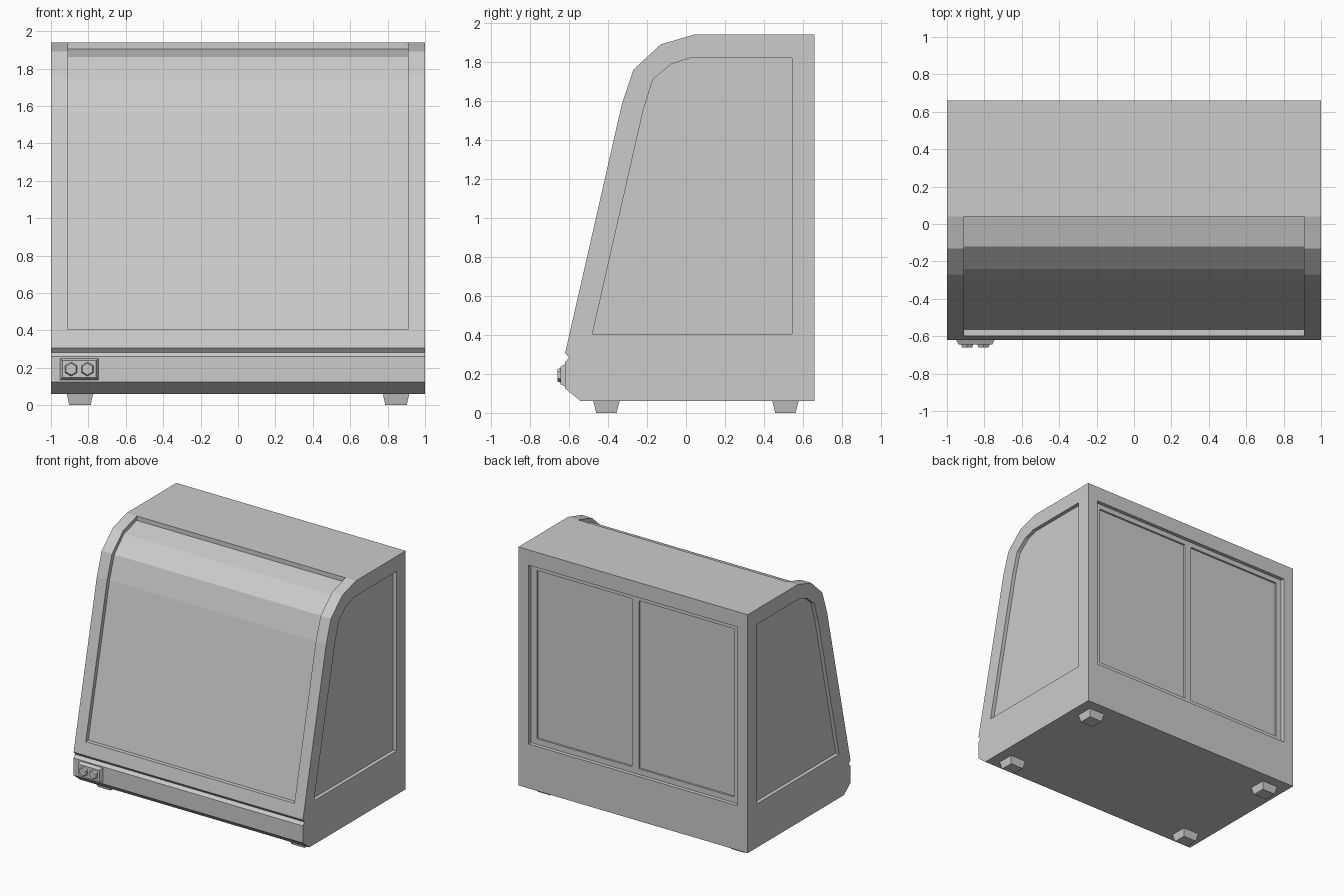
import bpy
import bmesh
import math
from mathutils import Matrix, Vector

cube = bpy.data.objects.get("Cube")
if cube:
    bpy.data.objects.remove(cube, do_unlink=True)

grey = bpy.data.materials.new("plain grey")
grey.use_nodes = True
grey.diffuse_color = (0.6, 0.6, 0.6, 1)
grey.node_tree.nodes["Principled BSDF"].inputs["Base Color"].default_value = (0.6, 0.6, 0.6, 1)


def finish(name, bm):
    bmesh.ops.recalc_face_normals(bm, faces=bm.faces)
    mesh = bpy.data.meshes.new(name)
    bm.to_mesh(mesh)
    bm.free()
    mesh.materials.append(grey)
    obj = bpy.data.objects.new(name, mesh)
    bpy.context.collection.objects.link(obj)
    return obj


def extrude_x(name, profile, x0, x1):
    """Prism from a (y, z) outline."""
    bm = bmesh.new()
    face = bm.faces.new([bm.verts.new((x0, y, z)) for y, z in profile])
    result = bmesh.ops.extrude_face_region(bm, geom=[face])
    verts = [v for v in result["geom"] if isinstance(v, bmesh.types.BMVert)]
    bmesh.ops.translate(bm, verts=verts, vec=(x1 - x0, 0, 0))
    return finish(name, bm)


def box(name, x0, x1, y0, y1, z0, z1):
    return extrude_x(name, [(y0, z0), (y1, z0), (y1, z1), (y0, z1)], x0, x1)


def frustum(name, sides, size0, size1, depth, matrix):
    """Tapered prism along local z, base at the origin; sizes are full width and height."""
    bm = bmesh.new()
    rings = []
    for (w, h), z in ((size0, 0), (size1, depth)):
        k = 0.5 / math.cos(math.pi / sides) if sides == 4 else 0.5
        start = math.pi / sides if sides == 4 else math.pi / 2
        angles = [start + i * math.tau / sides for i in range(sides)]
        rings.append([bm.verts.new((w * k * math.cos(a), h * k * math.sin(a), z)) for a in angles])
    bm.faces.new(rings[0])
    bm.faces.new(rings[1])
    for i in range(sides):
        j = (i + 1) % sides
        bm.faces.new((rings[0][i], rings[0][j], rings[1][j], rings[1][i]))
    bm.transform(matrix)
    return finish(name, bm)


def cut(target, cutter):
    cutter.hide_render = True
    mod = target.modifiers.new("recess", 'BOOLEAN')
    mod.operation = 'DIFFERENCE'
    mod.solver = 'EXACT'
    mod.object = cutter
    bpy.context.view_layer.objects.active = target
    bpy.ops.object.modifier_apply(modifier=mod.name)
    bpy.data.objects.remove(cutter, do_unlink=True)


# Cabinet body with curved front and a groove above the control strip
body = extrude_x("cabinet_body", [
    (-0.54, 0.06), (-0.62, 0.125), (-0.62, 0.26), (-0.60, 0.283), (-0.62, 0.307),
    (-0.33, 1.58), (-0.27, 1.76), (-0.13, 1.89), (0.04, 1.94), (0.66, 1.94), (0.66, 0.06),
], -1, 1)

# Recessed front window
cut(body, extrude_x("front_recess", [
    (0.04, 1.905), (-0.12, 1.862), (-0.24, 1.743), (-0.30, 1.565),
    (-0.565, 0.405), (-0.9, 0.405), (-0.9, 2.1), (0.04, 2.1),
], -0.91, 0.91))

# Recessed side windows
side_window = [(-0.48, 0.405), (-0.22, 1.55), (-0.17, 1.71), (-0.075, 1.79),
               (0.02, 1.82), (0.545, 1.82), (0.545, 0.405)]
for s in (-1, 1):
    cut(body, extrude_x("side_recess", side_window, s * 0.97, s * 1.1))

# Rear opening with two sliding door panes
cut(body, box("rear_recess", -0.91, 0.91, 0.63, 0.8, 0.41, 1.82))
for s in (-1, 1):
    cut(body, box("door_recess", s * 0.03, s * 0.86, 0.615, 0.7, 0.455, 1.78))

# Tapered feet
for x, side in ((-0.845, "right"), (0.845, "left")):
    for y, end in ((-0.408, "front"), (0.51, "rear")):
        frustum(f"{end}_{side}_foot", 4, (0.115, 0.105), (0.14, 0.135), 0.06,
                Matrix.Translation((x, y, 0)))

# Control panel and hexagonal knobs, facing forward
forward = Matrix.Rotation(math.pi / 2, 4, 'X')
frustum("control_panel", 4, (0.205, 0.115), (0.18, 0.09), 0.025,
        Matrix.Translation((-0.848, -0.62, 0.193)) @ forward)
for x, side in ((-0.892, "right"), (-0.805, "left")):
    frustum(f"{side}_knob", 6, (0.076, 0.076), (0.062, 0.062), 0.016,
            Matrix.Translation((x, -0.644, 0.193)) @ forward)
